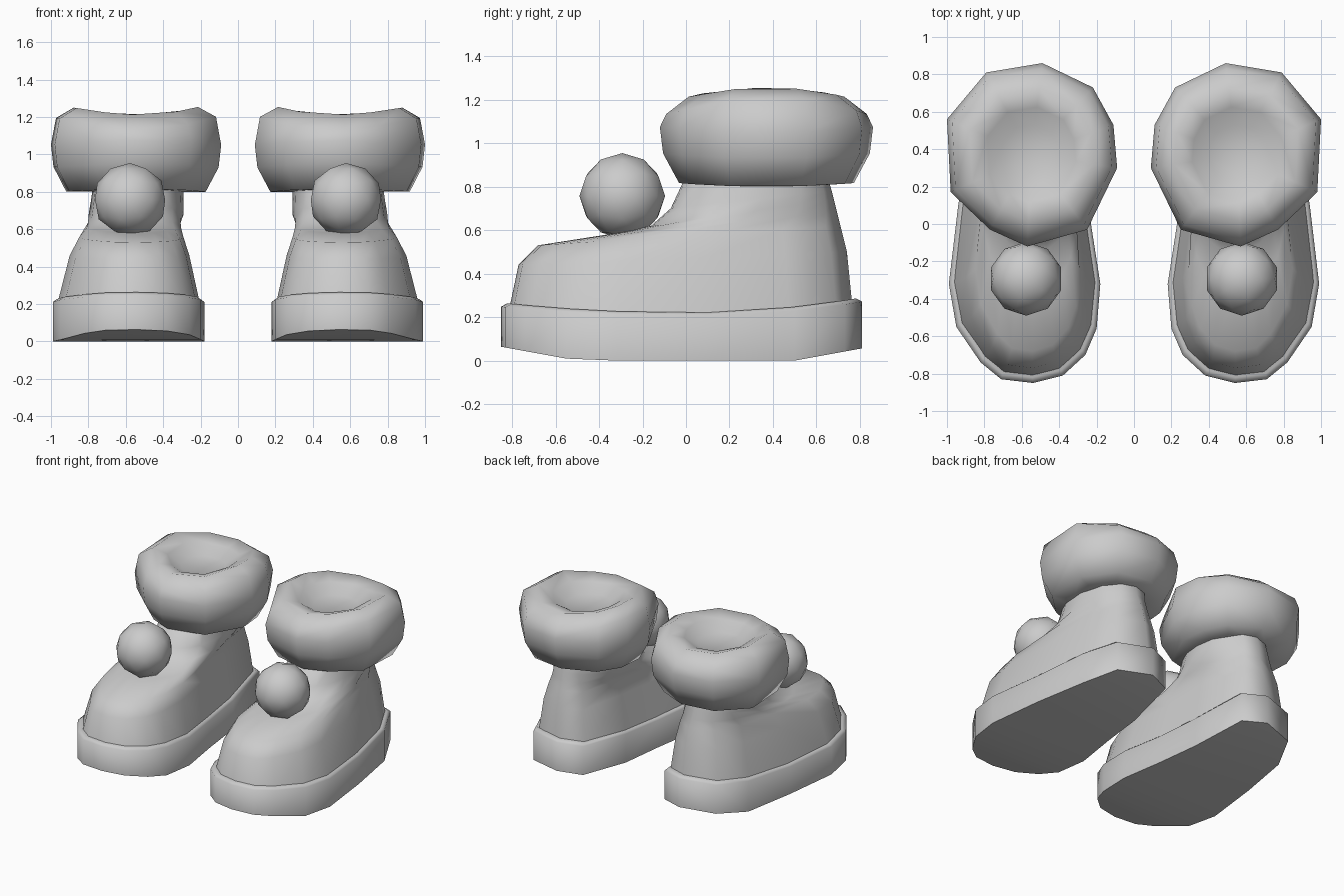
import bpy
import bmesh
import math

if "Cube" in bpy.data.objects:
    bpy.data.objects.remove(bpy.data.objects["Cube"], do_unlink=True)

GREY = (0.6, 0.6, 0.6, 1)
grey = bpy.data.materials.new("plain grey")
grey.use_nodes = True
grey.diffuse_color = GREY
grey.node_tree.nodes["Principled BSDF"].inputs["Base Color"].default_value = GREY


def finish(name, bm, angle):
    """Turn a left-hand part into a smooth, mirrored pair."""
    bmesh.ops.recalc_face_normals(bm, faces=bm.faces)
    mesh = bpy.data.meshes.new(name)
    bm.to_mesh(mesh)
    bm.free()
    mesh.materials.append(grey)
    obj = bpy.data.objects.new(name, mesh)
    bpy.context.collection.objects.link(obj)
    bpy.ops.object.select_all(action="DESELECT")
    obj.select_set(True)
    bpy.context.view_layer.objects.active = obj
    bpy.ops.object.shade_smooth_by_angle(angle=math.radians(angle))
    mirror = obj.modifiers.new("pair", "MIRROR")
    mirror.use_mirror_merge = False
    return obj


def loft(name, rings, angle):
    """Skin a stack of equal closed rings and cap both ends with strips."""
    bm = bmesh.new()
    loops = [[bm.verts.new(p) for p in ring] for ring in rings]
    n = len(loops[0])
    for low, high in zip(loops, loops[1:]):
        for i in range(n):
            j = (i + 1) % n
            bm.faces.new((low[i], low[j], high[j], high[i]))
    for loop in (loops[0], loops[-1]):
        for i in range(n // 2):
            ids = dict.fromkeys((i, i + 1, n - i - 1, (n - i) % n))
            bm.faces.new([loop[k] for k in ids])
    return finish(name, bm, angle)


# Footprint of the left sole, counterclockwise from the toe
footprint = [(.54, -.85), (.71, -.83), (.82, -.74), (.95, -.55), (.99, -.32),
             (.94, .1), (.87, .5), (.76, .73), (.51, .81), (.34, .74),
             (.27, .33), (.23, 0), (.18, -.32), (.2, -.56), (.26, -.7),
             (.38, -.81)]
foot_x = .585


def sole_bottom(y):
    return .06 * max(0, (abs(y) - .5) / .33)


def sole_top(y):
    return .205 + (.06 if y < 0 else .1) * y * y


# Sole with a narrow sloped welt
welt = [(foot_x + (x - foot_x) * .95, y * .965, sole_top(y) + .015)
        for x, y in footprint]
loft("sole", [[(x, y, sole_bottom(y)) for x, y in footprint],
              [(x, y, sole_top(y)) for x, y in footprint], welt], 65)


# Boot upper: the footprint shrinks and rounds into the ankle
def upper_ring(front, back, centre, half_width, z_front, z_back, roundness):
    ring = []
    for x, y in footprint:
        v = (y + .85) / 1.66
        u = (x - foot_x) / .405
        rounded = math.copysign(math.sqrt(max(0, 1 - (2 * v - 1) ** 2)), u)
        u += (rounded - u) * roundness
        ring.append((centre + half_width * u,
                     front + (back - front) * v,
                     z_front + (z_back - z_front) * v))
    return ring


upper_levels = [
    (-.825, .77, .585, .385, .18, .2, 0),
    (-.77, .74, .58, .32, .44, .5, 0),
    (-.68, .71, .57, .28, .53, .62, .1),
    (-.36, .695, .555, .26, .58, .68, .6),
    (-.16, .68, .545, .255, .62, .74, 1),
    (-.07, .67, .54, .25, .7, .78, 1),
    (0, .65, .535, .24, .85, .85, 1),
]
loft("boot_upper", [upper_ring(*level) for level in upper_levels], 70)

# Puffy cuff: an uneven ten-sided ring with a shallow dished top
cuff_outline = [(.57, -.12), (.77, -.03), (.98, .17), (1, .56), (.79, .81),
                (.49, .86), (.22, .73), (.11, .53), (.09, .3), (.25, -.03)]
cuff_profile = [(.5, .8), (.82, .8), (.97, .93), (1, 1.05), (.94, 1.17),
                (.73, 1.235), (.52, 1.2), (.33, 1.14)]
cuff_x, cuff_y = .55, .37


def cuff_ring(scale, z):
    ring = []
    for x, y in cuff_outline:
        dx, dy = (x - cuff_x) * scale, (y - cuff_y) * scale
        saddle = .17 * (dx * dx - dy * dy) if z > 1.1 else .1 * dy * dy
        ring.append((cuff_x + dx, cuff_y + dy, z + saddle))
    return ring


loft("fur_cuff", [cuff_ring(*step) for step in cuff_profile], 75)

# Pompom on the instep
bm = bmesh.new()
bmesh.ops.create_icosphere(bm, subdivisions=2, radius=.197)
bmesh.ops.translate(bm, verts=bm.verts, vec=(.577, -.293, .757))
finish("pompom", bm, 60)
